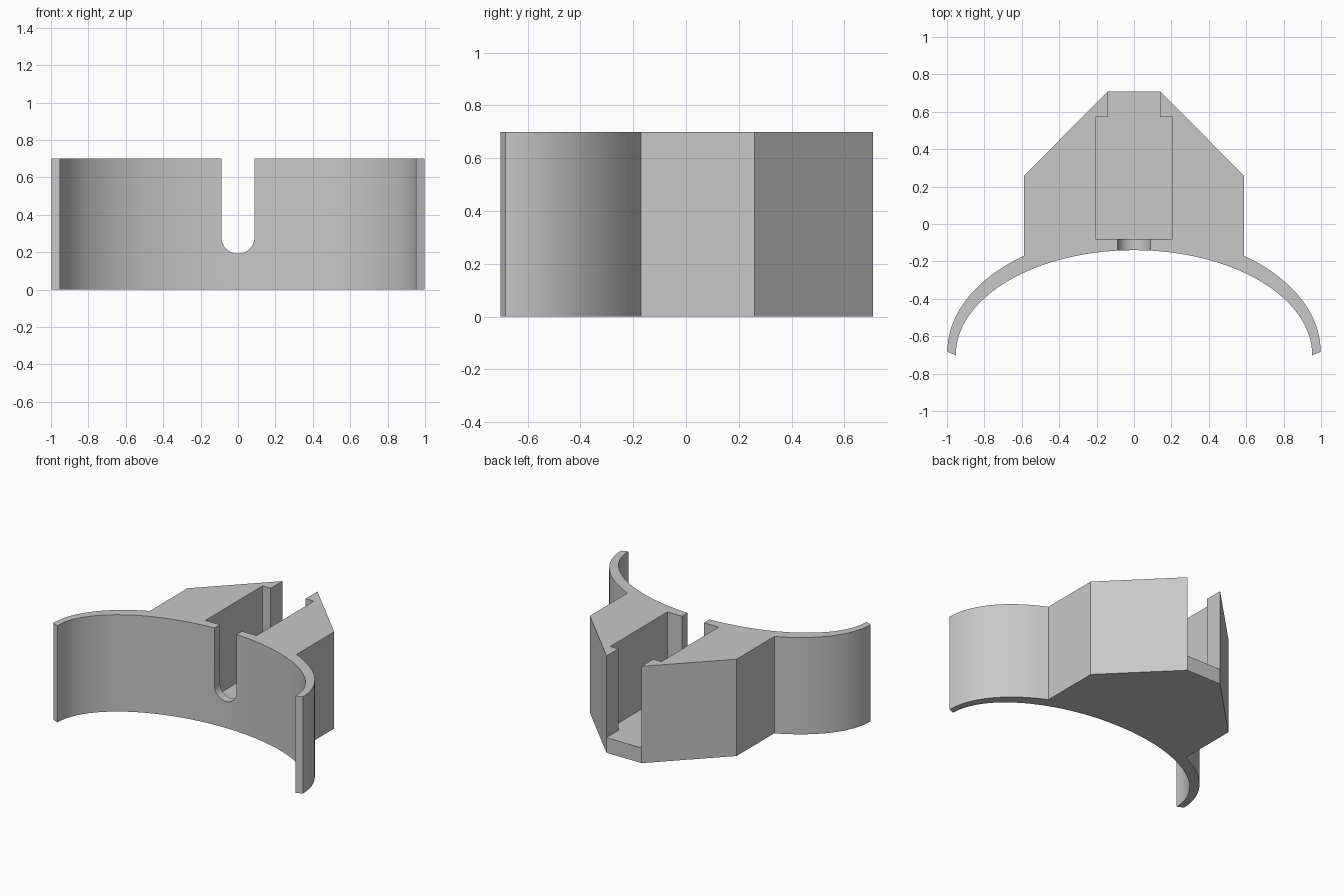
import bpy
import bmesh
from math import sin, cos, pi, radians, asin
from mathutils import Vector

cube = bpy.data.objects.get("Cube")
if cube:
    bpy.data.objects.remove(cube, do_unlink=True)

HEIGHT = 0.70
FLOOR = 0.11

grey = bpy.data.materials.new("plain grey")
grey.use_nodes = True
colour = (0.58, 0.58, 0.58, 1)
grey.diffuse_color = colour
grey.node_tree.nodes["Principled BSDF"].inputs["Base Color"].default_value = colour


def prism(name, points, direction):
    """Extrude a closed planar profile along a direction."""
    bm = bmesh.new()
    face = bm.faces.new([bm.verts.new(p) for p in points])
    result = bmesh.ops.extrude_face_region(bm, geom=[face])
    verts = [v for v in result["geom"] if isinstance(v, bmesh.types.BMVert)]
    bmesh.ops.translate(bm, verts=verts, vec=Vector(direction))
    bmesh.ops.recalc_face_normals(bm, faces=bm.faces)
    mesh = bpy.data.meshes.new(name)
    bm.to_mesh(mesh)
    bm.free()
    mesh.materials.append(grey)
    obj = bpy.data.objects.new(name, mesh)
    bpy.context.collection.objects.link(obj)
    return obj


def ellipse(rx, ry, cy, start, end, steps):
    """Points along an elliptical arc, angles in radians."""
    angles = [start + (end - start) * i / steps for i in range(steps + 1)]
    return [(rx * cos(a), cy + ry * sin(a)) for a in angles]


# Plan outline: curved wings joined to a tapered block
inner = ellipse(0.953, 0.562, -0.702, pi, 0, 64)
shoulder = asin(0.807)
right_wing = ellipse(0.998, 0.635, -0.683, 0, shoulder, 20)
right_side = right_wing[:-1] + [(0.587, -0.17), (0.587, 0.26), (0.14, 0.708)]
left_side = [(-x, y) for x, y in reversed(right_side)]
outline = inner + right_side + left_side
body = prism("curved_bracket", [(x, y, 0) for x, y in outline], (0, 0, HEIGHT))

# Stepped pocket, open at the top and the back
half = [(0.205, -0.08), (0.205, 0.573), (0.14, 0.573), (0.14, 0.9)]
pocket = half + [(-x, y) for x, y in reversed(half)]
pocket_cutter = prism("pocket_cutter", [(x, y, FLOOR) for x, y in pocket], (0, 0, 1))

# Round-bottomed slot through the front wall
slot = [(0.088, 1)] + ellipse(0.088, 0.088, 0.28, 0, -pi, 24) + [(-0.088, 1)]
slot_cutter = prism("slot_cutter", [(x, -0.4, z) for x, z in slot], (0, 0.5, 0))

bpy.ops.object.select_all(action="DESELECT")
body.select_set(True)
bpy.context.view_layer.objects.active = body
for cutter in (pocket_cutter, slot_cutter):
    cutter.hide_render = True
    mod = body.modifiers.new(cutter.name, "BOOLEAN")
    mod.operation = "DIFFERENCE"
    mod.solver = "EXACT"
    mod.object = cutter
    bpy.ops.object.modifier_apply(modifier=mod.name)
    bpy.data.objects.remove(cutter, do_unlink=True)

bpy.ops.object.shade_smooth_by_angle(angle=radians(20))
